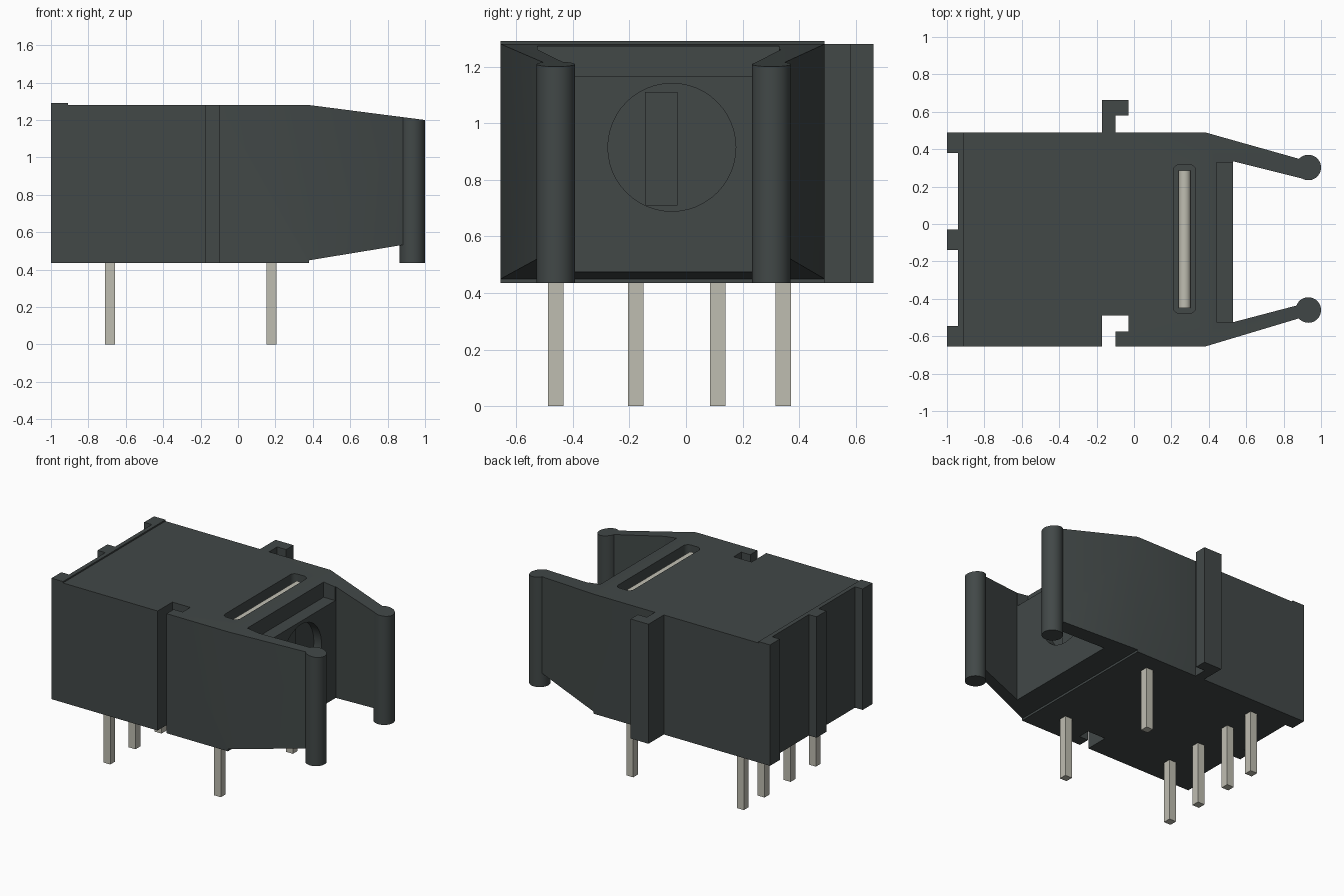
import bpy, bmesh, math
from mathutils import Vector, Matrix

cube = bpy.data.objects.get("Cube")
if cube:
    bpy.data.objects.remove(cube, do_unlink=True)


def material(name, rgb):
    m = bpy.data.materials.new(name)
    m.use_nodes = True
    m.diffuse_color = (*rgb, 1)
    m.node_tree.nodes["Principled BSDF"].inputs["Base Color"].default_value = (*rgb, 1)
    return m


PLASTIC = material("dark grey plastic", (0.054, 0.065, 0.064))
METAL = material("pale metal", (0.52, 0.51, 0.44))


def finish(name, bm, mat):
    bmesh.ops.recalc_face_normals(bm, faces=bm.faces)
    mesh = bpy.data.meshes.new(name)
    bm.to_mesh(mesh)
    bm.free()
    mesh.materials.append(mat)
    ob = bpy.data.objects.new(name, mesh)
    bpy.context.collection.objects.link(ob)
    return ob


def prism(name, points, offset, mat=PLASTIC):
    """Extrude a closed outline of 3D points along offset."""
    bm = bmesh.new()
    face = bm.faces.new([bm.verts.new(p) for p in points])
    ext = bmesh.ops.extrude_face_region(bm, geom=[face])
    bmesh.ops.translate(bm, vec=offset,
                        verts=[g for g in ext["geom"] if isinstance(g, bmesh.types.BMVert)])
    return finish(name, bm, mat)


def box(name, lo, hi, mat=PLASTIC):
    outline = [(lo[0], lo[1], lo[2]), (hi[0], lo[1], lo[2]),
               (hi[0], hi[1], lo[2]), (lo[0], hi[1], lo[2])]
    return prism(name, outline, (0, 0, hi[2] - lo[2]), mat)


def cylinder(name, start, end, radius, mat=PLASTIC, sides=48):
    a, b = Vector(start), Vector(end)
    bm = bmesh.new()
    rot = (b - a).to_track_quat('Z', 'Y').to_matrix().to_4x4()
    bmesh.ops.create_cone(bm, cap_ends=True, segments=sides, radius1=radius, radius2=radius,
                          depth=(b - a).length, matrix=Matrix.Translation((a + b) / 2) @ rot)
    return finish(name, bm, mat)


def boolean(ob, tool, operation):
    mod = ob.modifiers.new("cut", 'BOOLEAN')
    mod.operation, mod.solver, mod.object = operation, 'EXACT', tool
    bpy.context.view_layer.objects.active = ob
    bpy.ops.object.modifier_apply(modifier=mod.name)
    bpy.data.objects.remove(tool, do_unlink=True)


def smooth(ob):
    bpy.ops.object.select_all(action='DESELECT')
    ob.select_set(True)
    bpy.context.view_layer.objects.active = ob
    bpy.ops.object.shade_smooth_by_angle(angle=math.radians(30))


BASE, TOP = 0.435, 1.28
FRONT, BACK = -0.655, 0.49

# Housing plan: rear ribs, front groove, clip arms, back interlocking rail
plan = [
    (-1, FRONT), (-0.17, FRONT), (-0.17, -0.49), (-0.03, -0.49), (-0.03, -0.575),
    (-0.1, -0.575), (-0.1, FRONT), (0.38, FRONT),
    (0.93, -0.49), (0.93, -0.42), (0.53, -0.525), (0.53, 0.335),
    (0.93, 0.235), (0.93, 0.335), (0.38, BACK),
    (-0.1, BACK), (-0.1, 0.58), (-0.03, 0.58), (-0.03, 0.662), (-0.17, 0.662),
    (-0.17, BACK), (-1, BACK), (-1, 0.38), (-0.94, 0.38), (-0.94, -0.03),
    (-1, -0.03), (-1, -0.14), (-0.94, -0.14), (-0.94, -0.545), (-1, -0.545),
]
housing = prism("housing", [(x, y, 0.3) for x, y in plan], (0, 0, 1.2))

# Side profile gives the raised rear lip and tapered arms
side = [(-1.1, BASE), (0.38, BASE), (0.38, 0.45), (0.88, 0.532), (1.1, 0.568),
        (1.1, 1.187), (0.38, TOP), (-0.91, TOP), (-0.91, 1.29), (-1.1, 1.29)]
boolean(housing, prism("side_cutter", [(x, -1, z) for x, z in side], (0, 2, 0)), 'INTERSECT')

# Ledge step above the sensing face, and shallow round recess
boolean(housing, box("ledge_cutter", (0.44, -0.524, 1.165), (0.531, 0.329, 1.5)), 'DIFFERENCE')
boolean(housing, cylinder("recess_cutter", (0.47, -0.05, 0.915), (0.6, -0.05, 0.915), 0.226),
        'DIFFERENCE')

# Rounded slot in the top
r = 0.035
slot = []
for cx, cy, turn in ((0.33 - r, 0.318 - r, 0), (0.21 + r, 0.318 - r, 1),
                     (0.21 + r, -0.478 + r, 2), (0.33 - r, -0.478 + r, 3)):
    for i in range(7):
        a = (turn + i / 6) * math.pi / 2
        slot.append((cx + r * math.cos(a), cy + r * math.sin(a), 1.2))
boolean(housing, prism("slot_cutter", slot, (0, 0, 0.3)), 'DIFFERENCE')
smooth(housing)

# Raised band inside the recess
box("recess_band", (0.465, -0.145, 0.71), (0.476, -0.03, 1.11))

# Round bar lying in the slot
smooth(cylinder("slot_bar", (0.27, -0.45, 1.215), (0.27, 0.287, 1.215), 0.033, METAL))

# Round clip ends with tops following the taper
for name, y in (("front_clip_end", -0.46), ("back_clip_end", 0.302)):
    clip = cylinder(name, (0.932, y, BASE), (0.932, y, 1.2), 0.068)
    for v in clip.data.vertices:
        if v.co.z > 1:
            v.co.z = TOP - 0.129 * (v.co.x - 0.38)
    smooth(clip)

# Square pins: four at the rear, two towards the clips
rows = ((-0.685, (-0.46, -0.178, 0.112, 0.344)), (0.18, (-0.46, 0.344)))
w = 0.027
for x, ys in rows:
    for y in ys:
        box("pin", (x - w, y - w, 0), (x + w, y + w, BASE + 0.03), METAL)
